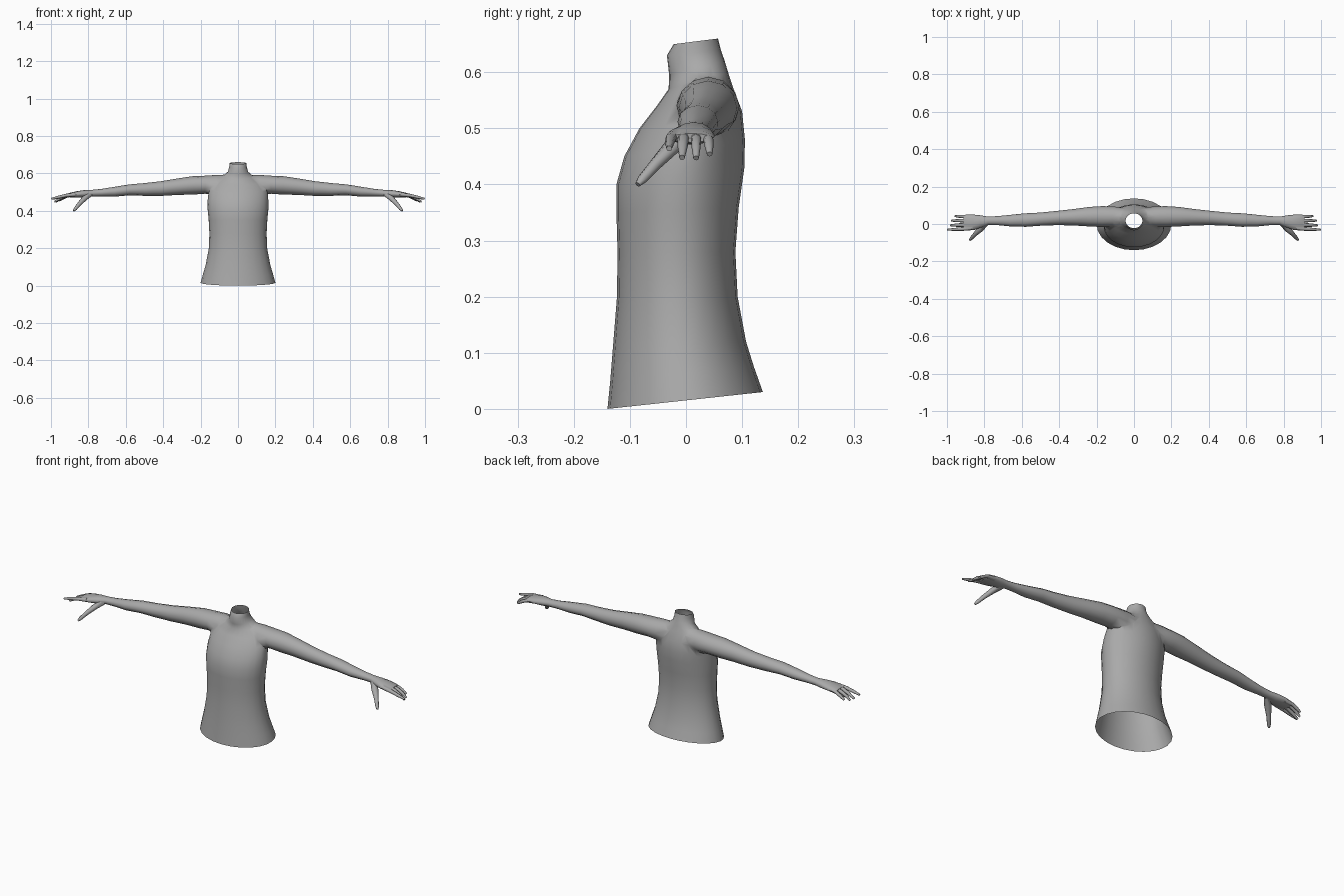
import bpy, bmesh, math
from mathutils import Vector

if "Cube" in bpy.data.objects:
    bpy.data.objects.remove(bpy.data.objects["Cube"])

skin = bpy.data.materials.new("plain_grey")
skin.diffuse_color = (0.4, 0.4, 0.4, 1)
skin.use_nodes = True
skin.node_tree.nodes["Principled BSDF"].inputs["Base Color"].default_value = skin.diffuse_color


def loft(name, rings):
    """Closed skin through rings of points, capped at both ends."""
    bm = bmesh.new()
    loops = [[bm.verts.new(p) for p in ring] for ring in rings]
    n = len(loops[0])
    for a, b in zip(loops, loops[1:]):
        for i in range(n):
            j = (i + 1) % n
            bm.faces.new((a[i], a[j], b[j], b[i]))
    bm.faces.new(loops[0])
    bm.faces.new(loops[-1])
    bmesh.ops.recalc_face_normals(bm, faces=bm.faces)
    mesh = bpy.data.meshes.new(name)
    bm.to_mesh(mesh)
    bm.free()
    mesh.materials.append(skin)
    ob = bpy.data.objects.new(name, mesh)
    bpy.context.collection.objects.link(ob)
    return ob


def limb(name, sections, side, n=12):
    """Tube through (x, y, z, half width, half height) sections."""
    pts = [Vector(s[:3]) for s in sections]
    rings = []
    for k, s in enumerate(sections):
        d = (pts[min(k + 1, len(pts) - 1)] - pts[max(k - 1, 0)]).normalized()
        up = (Vector((0, 0, 1)) - d * d.z).normalized()
        across = up.cross(d)
        ring = []
        for i in range(n):
            t = 2 * math.pi * i / n
            p = pts[k] + across * math.cos(t) * s[3] + up * math.sin(t) * s[4]
            ring.append((p.x * side, p.y, p.z))
        rings.append(ring)
    return loft(name, rings)


# Torso rings: z at front, z at back, half width, y front, y back
TORSO = [
    (0, .03, .2, -.14, .137), (.05, .075, .187, -.135, .121),
    (.1, .12, .173, -.131, .107), (.2, .2, .156, -.123, .092),
    (.28, .28, .153, -.122, .088), (.35, .36, .157, -.124, .094),
    (.4, .43, .163, -.124, .104), (.45, .48, .165, -.11, .105),
    (.5, .53, .155, -.083, .1), (.54, .575, .122, -.052, .083),
    (.57, .6, .08, -.031, .075), (.595, .62, .054, -.03, .069),
    (.63, .64, .047, -.034, .062), (.65, .66, .045, -.022, .057),
]
rings = []
for zf, zb, w, yf, yb in TORSO:
    ring = []
    for i in range(24):
        t = 2 * math.pi * i / 24
        s = math.sin(t)
        ring.append((w * math.cos(t), (yf + yb) / 2 + s * (yb - yf) / 2,
                     (zf + zb) / 2 + s * (zb - zf) / 2))
    rings.append(ring)
body = loft("upper_body", rings)

# Arm with palm
ARM = [
    (.05, .04, .54, .045, .05), (.11, .04, .54, .058, .056),
    (.17, .04, .54, .06, .05), (.24, .039, .536, .052, .049),
    (.32, .036, .529, .044, .044), (.41, .032, .519, .038, .039),
    (.5, .026, .514, .035, .034), (.58, .021, .512, .036, .029),
    (.66, .018, .502, .031, .026), (.73, .018, .497, .024, .02),
    (.78, .018, .494, .022, .018), (.82, .014, .491, .033, .02),
    (.86, .009, .488, .042, .017), (.9, .009, .484, .041, .012),
    (.91, .009, .483, .036, .008),
]
# Thumb and four fingers
DIGITS = {
    "thumb": [(.79, .005, .487, .014, .012), (.82, -.025, .467, .017, .014),
              (.85, -.055, .435, .011, .011), (.87, -.077, .41, .009, .009),
              (.878, -.086, .4, .005, .005)],
    "index": [(.87, -.022, .487, .011, .01), (.92, -.027, .482, .01, .009),
              (.96, -.029, .473, .008, .008), (.998, -.03, .464, .005, .005)],
    "middle": [(.87, -.003, .487, .011, .01), (.92, -.005, .481, .01, .009),
               (.95, -.006, .467, .009, .008), (.982, -.007, .448, .005, .005)],
    "ring": [(.87, .017, .486, .011, .01), (.92, .018, .48, .009, .009),
             (.95, .018, .466, .008, .008), (.975, .018, .447, .005, .005)],
    "little": [(.87, .037, .485, .01, .01), (.91, .04, .48, .009, .008),
               (.935, .041, .468, .008, .008), (.957, .042, .454, .005, .005)],
}
parts = []
for side in (1, -1):
    parts.append(limb("arm", ARM, side))
    for name, sections in DIGITS.items():
        parts.append(limb(name, sections, side, 8))

# Weld the limbs into one continuous skin
for part in parts:
    mod = body.modifiers.new("union_" + part.name, 'BOOLEAN')
    mod.operation = 'UNION'
    mod.solver = 'EXACT'
    mod.object = part
bpy.context.view_layer.update()
mesh = bpy.data.meshes.new_from_object(
    body.evaluated_get(bpy.context.evaluated_depsgraph_get()))
body.modifiers.clear()
body.data = mesh
for part in parts:
    bpy.data.objects.remove(part)

# Open the waist and the neck, and soften the shoulder seams
bm = bmesh.new()
bm.from_mesh(mesh)
caps = [f for f in bm.faces if abs(f.normal.z) > .9 and abs(f.calc_center_median().x) < .02
        and (f.calc_center_median().z < .03 or f.calc_center_median().z > .645)]
bmesh.ops.delete(bm, geom=caps, context='FACES_ONLY')
seam = [v for v in bm.verts if .06 < abs(v.co.x) < .2 and v.co.z > .42]
for _ in range(3):
    bmesh.ops.smooth_vert(bm, verts=seam, factor=.25,
                          use_axis_x=True, use_axis_y=True, use_axis_z=True)
bm.to_mesh(mesh)
bm.free()

bpy.context.view_layer.objects.active = body
body.select_set(True)
bpy.ops.object.shade_smooth_by_angle(angle=math.radians(60))
